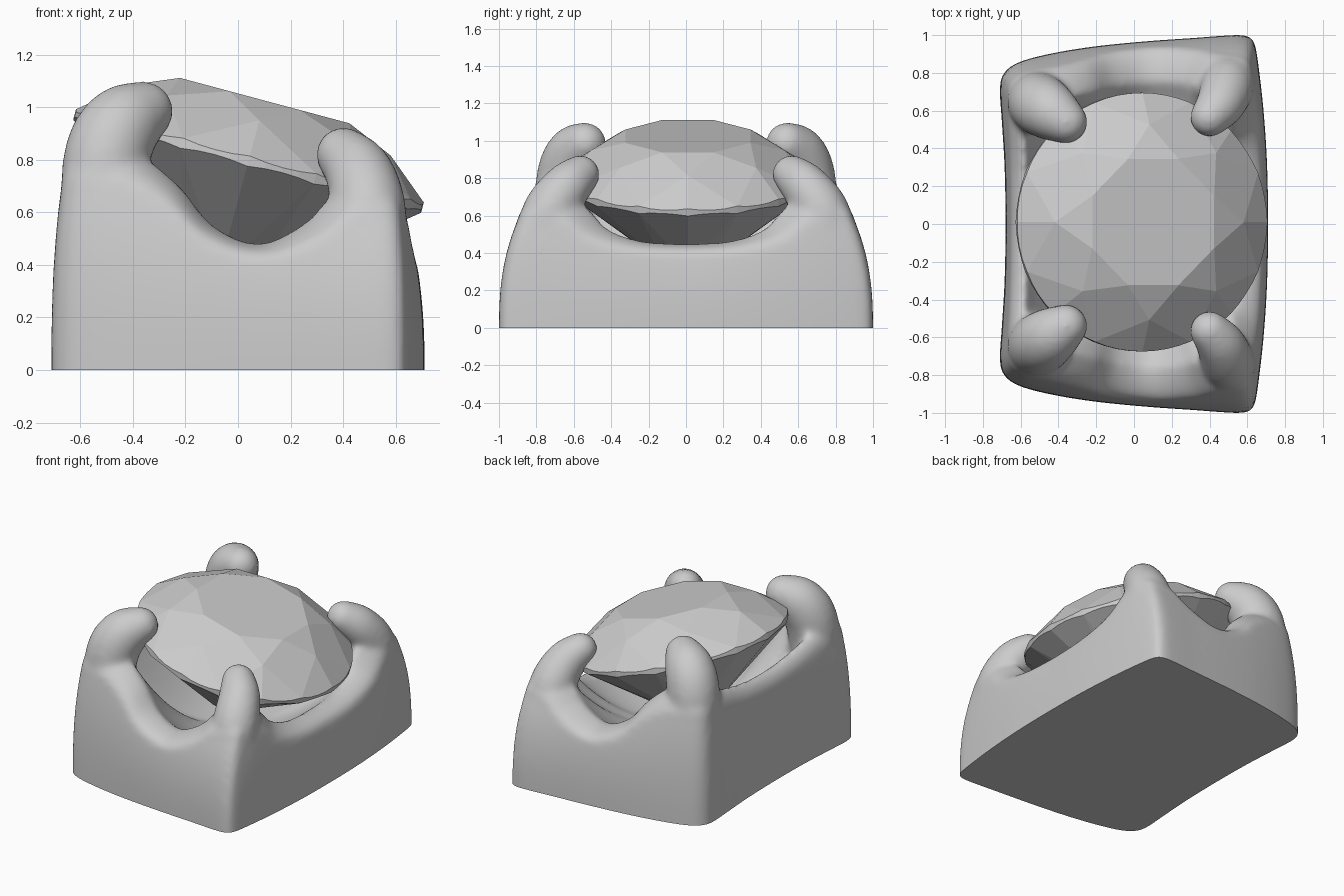
import bpy, bmesh, math
from mathutils import Vector, Matrix

if "Cube" in bpy.data.objects:
    bpy.data.objects.remove(bpy.data.objects["Cube"])


def make_object(name, bm):
    mesh = bpy.data.meshes.new(name)
    bm.to_mesh(mesh)
    bm.free()
    ob = bpy.data.objects.new(name, mesh)
    bpy.context.collection.objects.link(ob)
    return ob


def catmull(points, steps, closed):
    pts, out, n = [Vector(p) for p in points], [], len(points)
    get = (lambda i: pts[i % n]) if closed else (lambda i: pts[max(0, min(n - 1, i))])
    for i in range(n if closed else n - 1):
        a, b, c, d = (get(i + k) for k in (-1, 0, 1, 2))
        for s in range(steps):
            t = s / steps
            out.append(0.5 * (2 * b + (c - a) * t + (2 * a - 5 * b + 4 * c - d) * t**2
                              + (3 * b - a - 3 * c + d) * t**3))
    return out if closed else out + [pts[-1]]


# Setting body: base outline (x, y) with rim height, mirrored in y
half = [(.71, 0, .45), (.705, .3, .465), (.69, .55, .53), (.67, .75, .66), (.645, .93, .70),
        (.625, .98, .70), (.575, 1.0, .69), (.45, .995, .66), (.32, .985, .56), (.1, .97, .48),
        (-.12, .95, .55), (-.28, .93, .70), (-.45, .90, .80), (-.6, .86, .82), (-.68, .81, .82),
        (-.71, .73, .82), (-.70, .55, .78), (-.685, .3, .73), (-.68, 0, .71)]
outline = catmull(half + [(x, -y, h) for x, y, h in half[-2:0:-1]], 5, True)
FLOOR = 0.22


def wall(p, z):
    w = max(z, 0) ** 2.5
    kx = .13 + (.3 * max(0, 1 - abs(p.y) / .8) if p.x > 0 else 0)
    ky = .12 + .29 * (p.x + .7) / 1.3
    return p.x * (1 - kx * w), p.y * (1 - ky * w)


def column(p):
    h, g = p.z, (.80 if p.x > -.6 else .87)
    pts = []
    for j in range(11):
        z = -.1 + (h * .85 + .1) * j / 10
        pts.append((*wall(p, z), z))
    x, y = wall(p, h * .85)
    for j in range(1, 7):
        a = math.pi / 2 * j / 6
        f = 1 - (1 - g) * (1 - math.cos(a))
        pts.append((x * f, y * f, h * (.85 + .15 * math.sin(a))))
    for j in range(1, 10):
        v = 1 - j / 10
        pts.append((x * g * v, y * g * v, FLOOR + (h - FLOOR) * v**2.2))
    return pts


bm = bmesh.new()
cols = [[bm.verts.new(c) for c in column(p)] for p in outline]
top, bottom = bm.verts.new((0, 0, FLOOR)), bm.verts.new((0, 0, -.1))
for a, b in zip(cols, cols[1:] + cols[:1]):
    for j in range(len(a) - 1):
        bm.faces.new((a[j], b[j], b[j + 1], a[j + 1]))
    bm.faces.new((a[-1], b[-1], top))
    bm.faces.new((b[0], a[0], bottom))
bmesh.ops.recalc_face_normals(bm, faces=bm.faces)

# Prongs: swept balls (x, y, z, radius), merged into the body
tall = [(-.52, .66, .5, .15), (-.505, .64, .78, .165), (-.45, .60, .92, .155), (-.36, .54, .985, .115)]
short = [(.50, .78, .45, .14), (.495, .73, .62, .145), (.46, .64, .75, .13), (.40, .565, .82, .105)]
for path in (tall, short):
    for side in (1, -1):
        for q in catmull(path, 8, False):
            bmesh.ops.create_icosphere(bm, subdivisions=3, radius=q[3],
                                       matrix=Matrix.Translation((q[0], q[1] * side, q[2])))
setting = make_object("setting", bm)
rm = setting.modifiers.new("merge", 'REMESH')
rm.mode, rm.voxel_size = 'VOXEL', 0.018
sm = setting.modifiers.new("soften", 'SMOOTH')
sm.factor, sm.iterations = 0.5, 14
merged = bpy.data.meshes.new_from_object(setting.evaluated_get(bpy.context.evaluated_depsgraph_get()))
setting.modifiers.clear()
setting.data = merged


def slice_off(bm, co, no):
    geom = bm.verts[:] + bm.edges[:] + bm.faces[:]
    cut = bmesh.ops.bisect_plane(bm, geom=geom, dist=1e-5, plane_co=co, plane_no=no,
                                 clear_outer=True)['geom_cut']
    edges = [e for e in cut if isinstance(e, bmesh.types.BMEdge) and e.is_boundary]
    if edges:
        bmesh.ops.edgenet_fill(bm, edges=edges)


# Flat underside
bm = bmesh.new()
bm.from_mesh(merged)
slice_off(bm, (0, 0, 0), (0, 0, -1))
bmesh.ops.recalc_face_normals(bm, faces=bm.faces)
bm.to_mesh(merged)
bm.free()
bpy.context.view_layer.objects.active = setting
setting.select_set(True)
bpy.ops.object.shade_smooth_by_angle(angle=math.radians(50))

# Gem: round blank with brilliant facets cut by planes
bm = bmesh.new()
bmesh.ops.create_cone(bm, cap_ends=True, segments=64, radius1=.685, radius2=.685, depth=1.4)


def facets(count, start, p, q):
    # each plane passes through two (radius, height) points at its own angle
    dr, dz = q[0] - p[0], q[1] - p[1]
    for k in range(count):
        a = math.radians(start + 360 * k / count)
        s = 1 if p[1] > 0 else -1
        no = Vector((abs(dz) * math.cos(a), abs(dz) * math.sin(a), s * abs(dr))).normalized()
        slice_off(bm, (p[0] * math.cos(a), p[0] * math.sin(a), p[1]), no)


slice_off(bm, (0, 0, .238), (0, 0, 1))
facets(8, 22.5, (.362, .238), (.685, .02))
facets(8, 0, (.334, .238), (.517, .16))
facets(16, 11.25, (.507, .16), (.672, .02))
facets(8, 22.5, (0, -.56), (.685, -.02))
facets(16, 11.25, (.147, -.453), (.672, -.02))
bmesh.ops.recalc_face_normals(bm, faces=bm.faces)
bm.transform(Matrix.Translation((.04, .01, .795)) @ Matrix.Rotation(math.radians(15), 4, 'Y'))
make_object("gem", bm)
